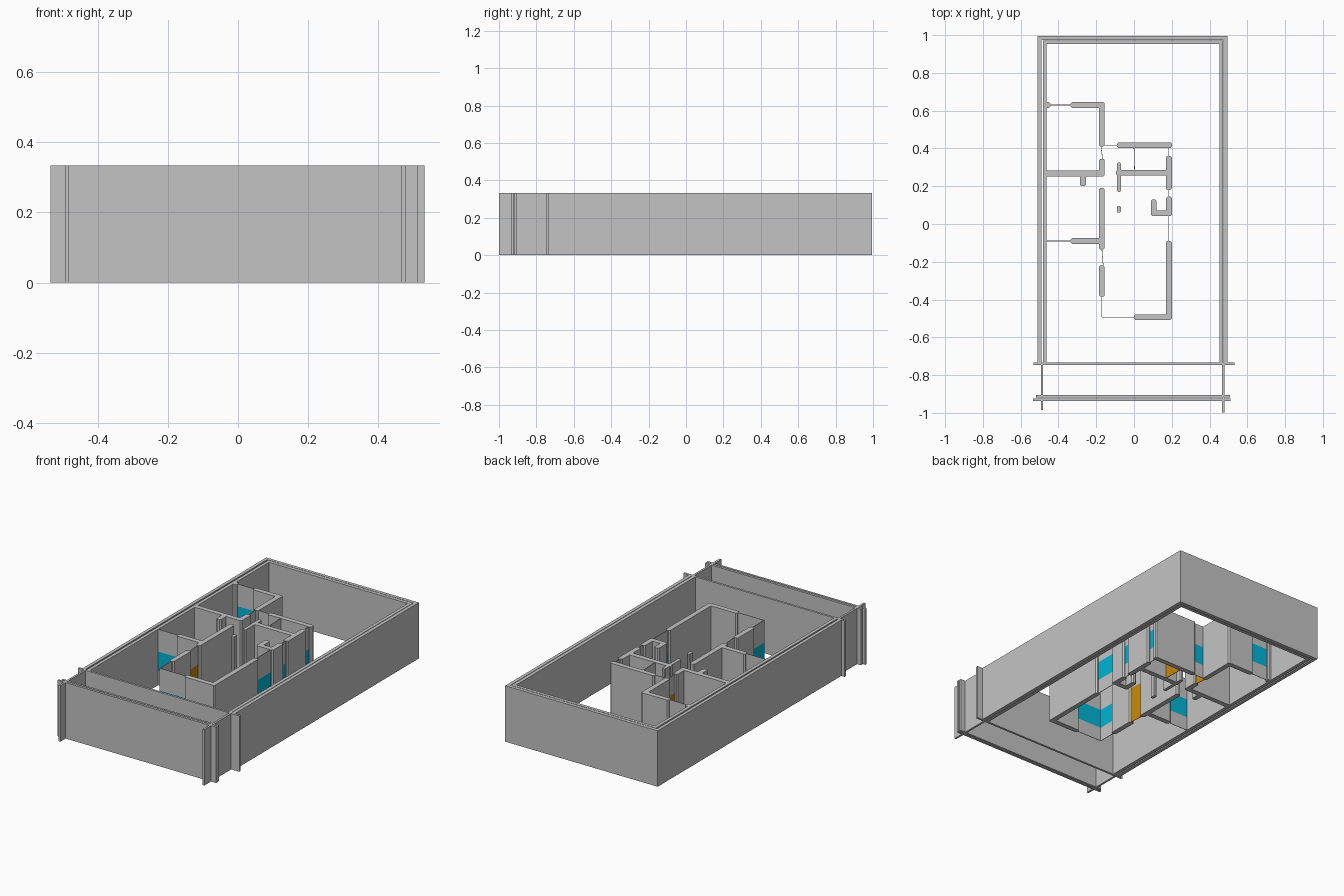
import bpy
import bmesh
from mathutils import Vector

if "Cube" in bpy.data.objects:
    bpy.data.objects.remove(bpy.data.objects["Cube"])

HEIGHT = 0.333
SILL, HEAD, DOOR_TOP = 0.085, 0.2, 0.22
THICK, SHEET = 0.03, 0.003


def material(name, rgb):
    mat = bpy.data.materials.new(name)
    mat.use_nodes = True
    mat.diffuse_color = (*rgb, 1)
    mat.node_tree.nodes["Principled BSDF"].inputs["Base Color"].default_value = (*rgb, 1)
    return mat


grey = material("wall grey", (0.55, 0.55, 0.55))
cyan = material("window cyan", (0.0, 0.46, 0.68))
ochre = material("door ochre", (0.56, 0.24, 0.003))


def slab(bm, start, end, width, low=0.0, high=HEIGHT, chamfer=0.0):
    """Upright slab along a centre line, with optionally chamfered ends."""
    a, b = Vector(start), Vector(end)
    along = (b - a).normalized()
    side = Vector((-along.y, along.x)) * width / 2
    cut = along * chamfer
    inset = 1 - chamfer / (width / 2)
    if chamfer:
        plan = [a + cut - side, a - side * inset, a + side * inset, a + cut + side,
                b - cut + side, b + side * inset, b - side * inset, b - cut - side]
    else:
        plan = [a - side, a + side, b + side, b - side]
    face = bm.faces.new([bm.verts.new((p.x, p.y, low)) for p in plan])
    top = bmesh.ops.extrude_face_region(bm, geom=[face])["geom"]
    verts = [v for v in top if isinstance(v, bmesh.types.BMVert)]
    bmesh.ops.translate(bm, verts=verts, vec=(0, 0, high - low))


def finish(bm, name, mat):
    bmesh.ops.recalc_face_normals(bm, faces=bm.faces)
    mesh = bpy.data.meshes.new(name)
    bm.to_mesh(mesh)
    bm.free()
    mesh.materials.append(mat)
    obj = bpy.data.objects.new(name, mesh)
    bpy.context.collection.objects.link(obj)


def walls(name, paths, width, chamfer=0.0):
    bm = bmesh.new()
    for path in paths:
        for a, b in zip(path, path[1:]):
            grow = (Vector(b) - Vector(a)).normalized() * width / 2
            slab(bm, Vector(a) - grow, Vector(b) + grow, width, chamfer=chamfer)
    finish(bm, name, grey)


def sheet(name, line, low, high, mat):
    bm = bmesh.new()
    slab(bm, *line, SHEET, low, high)
    finish(bm, name, mat)


# Boundary: two parallel leaves around the plot
def leaf(name, left, right, back, width):
    front = -0.735
    walls(name, [[(left, front), (left, back), (right, back), (right, front)]], width)


leaf("boundary_outer_leaf", -0.5, 0.485, 0.985, 0.02)
leaf("boundary_inner_leaf", -0.472, 0.462, 0.962, 0.02)

# Front yard: cross walls and the two side returns
walls("yard_cross_wall", [[(-0.525, -0.74), (0.525, -0.74)]], 0.013)
walls("front_wall", [[(-0.528, -0.93), (0.505, -0.93)],
                     [(-0.512, -0.912), (0.503, -0.912)]], 0.013)
walls("yard_side_walls", [[(-0.487, -0.98), (-0.487, -0.74)],
                          [(0.472, -0.993), (0.472, -0.74)]], 0.012)

# House: left wing, corridor wall, centre rooms and front room
west, east, mid = -0.17, 0.185, -0.08
walls("left_wing_walls", [
    [(-0.46, 0.63), (-0.458, 0.63)],
    [(-0.32, 0.63), (west, 0.63), (west, 0.425)],
    [(-0.46, 0.267), (west, 0.267), (west, 0.33)],
    [(-0.27, 0.255), (-0.27, 0.215)],
    [(-0.32, -0.09), (west, -0.09)],
], THICK, 0.007)
walls("corridor_walls", [
    [(west, 0.175), (west, -0.12)],
    [(west, -0.235), (west, -0.37)],
], THICK, 0.007)
walls("centre_room_walls", [
    [(-0.075, 0.417), (east, 0.417)],
    [(mid, 0.272), (east, 0.272)],
    [(east, 0.345), (east, 0.195)],
    [(east, 0.13), (east, 0.057), (0.105, 0.057), (0.105, 0.115)],
], THICK, 0.007)
walls("centre_posts", [[(mid, 0.315), (mid, 0.18)], [(mid, 0.085), (mid, 0.07)]],
      0.02, 0.005)
walls("front_room_walls", [[(east, -0.105), (east, -0.493), (0.015, -0.493)]],
      THICK, 0.007)

# Windows: thin infill walls with a glazed band
windows = {
    "right_window_front": ((east, -0.09), (east, 0.045)),
    "right_window_middle": ((east, 0.14), (east, 0.185)),
    "right_window_back": ((east, 0.358), (east, 0.404)),
    "back_window_left": ((-0.445, 0.63), (-0.333, 0.63)),
    "back_window_centre": ((-0.157, 0.417), (-0.09, 0.417)),
    "bedroom_window": ((-0.462, -0.09), (-0.333, -0.09)),
    "corner_window_front": ((west, -0.493), (0.002, -0.493)),
    "corner_window_side": ((west, -0.493), (west, -0.383)),
}
for name, line in windows.items():
    sheet(name + "_sill_wall", line, 0, SILL, grey)
    sheet(name + "_glass", line, SILL, HEAD, cyan)
    sheet(name + "_head_wall", line, HEAD, HEIGHT, grey)

# Doors with thin wall above
doors = {
    "hall_door": ((-0.163, -0.222), (-0.17, -0.133)),
    "back_bedroom_door": ((-0.166, 0.342), (-0.175, 0.412)),
    "bathroom_door": ((0.003, 0.285), (0.0, 0.403)),
}
for name, line in doors.items():
    sheet(name, line, 0, DOOR_TOP, ochre)
    sheet(name + "_lintel", line, DOOR_TOP, HEIGHT, grey)
